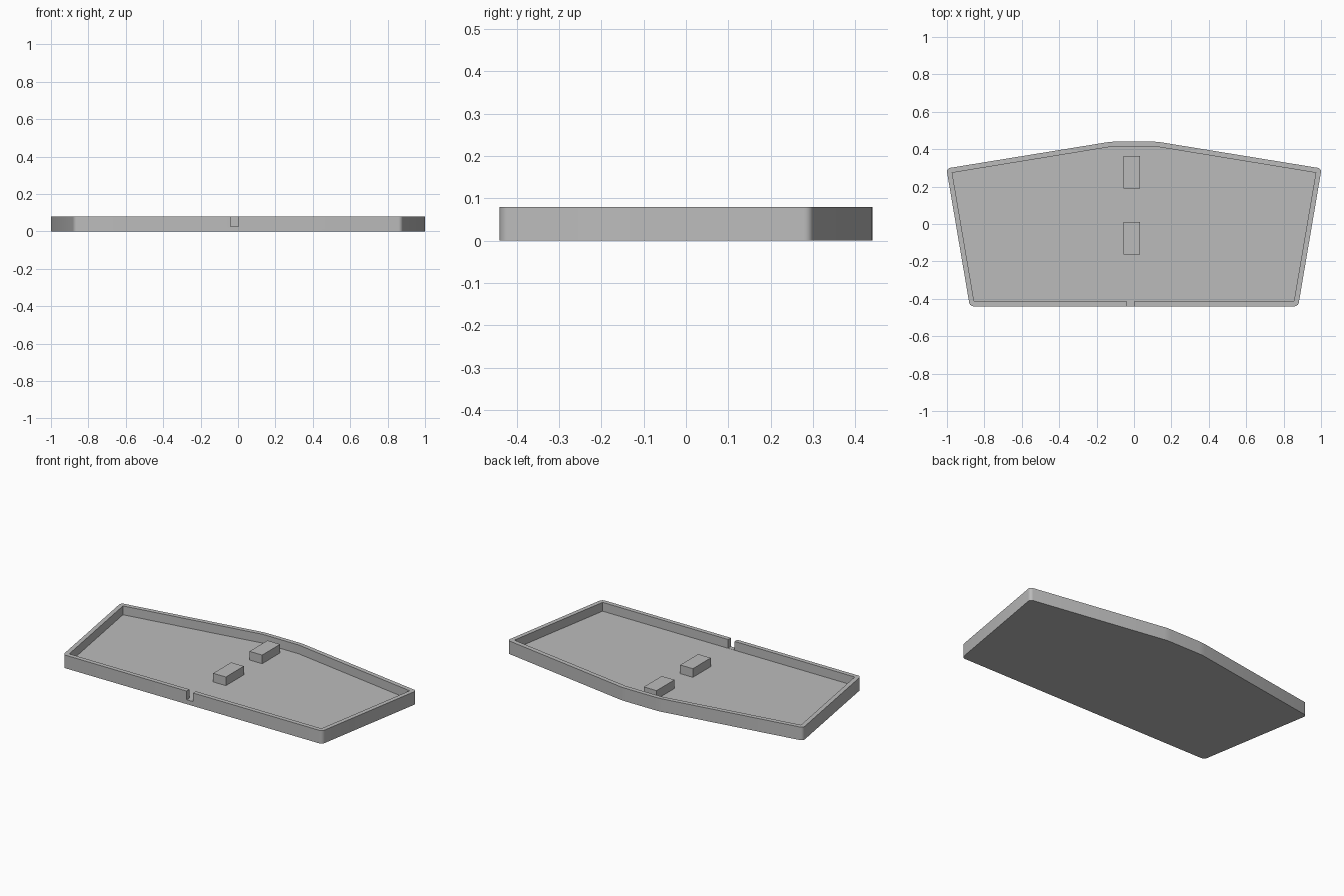
import bpy, bmesh

cube = bpy.data.objects.get("Cube")
if cube:
    bpy.data.objects.remove(cube, do_unlink=True)

HEIGHT, FLOOR = 0.08, 0.026

grey = bpy.data.materials.new("plain grey")
grey.use_nodes = True
colour = (0.5, 0.5, 0.5, 1)
grey.diffuse_color = colour
grey.node_tree.nodes["Principled BSDF"].inputs["Base Color"].default_value = colour


def prism(name, outline, low, high, rounding=0):
    """Extrude an outline upward, optionally rounding its upright edges."""
    bm = bmesh.new()
    face = bm.faces.new([bm.verts.new((x, y, low)) for x, y in outline])
    if rounding:
        bmesh.ops.bevel(bm, geom=bm.verts[:], offset=rounding, segments=5,
                        profile=0.5, affect='VERTICES')
    grown = bmesh.ops.extrude_face_region(bm, geom=bm.faces[:])["geom"]
    tops = [v for v in grown if isinstance(v, bmesh.types.BMVert)]
    bmesh.ops.translate(bm, verts=tops, vec=(0, 0, high - low))
    bmesh.ops.recalc_face_normals(bm, faces=bm.faces[:])
    mesh = bpy.data.meshes.new(name)
    bm.to_mesh(mesh)
    bm.free()
    mesh.materials.append(grey)
    obj = bpy.data.objects.new(name, mesh)
    bpy.context.collection.objects.link(obj)
    return obj


def mirrored(half):
    return half + [(-x, y) for x, y in reversed(half)]


def box(name, x0, x1, y0, y1, low, high):
    return prism(name, [(x0, y0), (x1, y0), (x1, y1), (x0, y1)], low, high)


def cut(target, cutter):
    mod = target.modifiers.new(cutter.name, 'BOOLEAN')
    mod.operation = 'DIFFERENCE'
    mod.solver = 'EXACT'
    mod.object = cutter
    bpy.context.view_layer.objects.active = target
    bpy.ops.object.modifier_apply(modifier=mod.name)
    bpy.data.objects.remove(cutter, do_unlink=True)


# Tray with rounded outer corners and sharp inner corners
tray = prism("tray", mirrored([(0.878, -0.44), (1.003, 0.297), (0.125, 0.44)]),
             0, HEIGHT, 0.02)
cut(tray, prism("cavity", mirrored([(0.855, -0.413), (0.972, 0.274), (0.123, 0.413)]),
                FLOOR, HEIGHT + 0.1))

# Cable notch through the front wall
cut(tray, box("notch", -0.04, 0.003, -0.5, -0.4, FLOOR + 0.001, HEIGHT + 0.1))

# Two blocks standing on the floor
for name, y in (("front_block", -0.162), ("back_block", 0.19)):
    box(name, -0.055, 0.031, y, y + 0.174, FLOOR - 0.005, HEIGHT - 0.001)

# Smooth the rounded corners
bpy.ops.object.select_all(action='DESELECT')
tray.select_set(True)
bpy.context.view_layer.objects.active = tray
bpy.ops.object.shade_smooth_by_angle()
